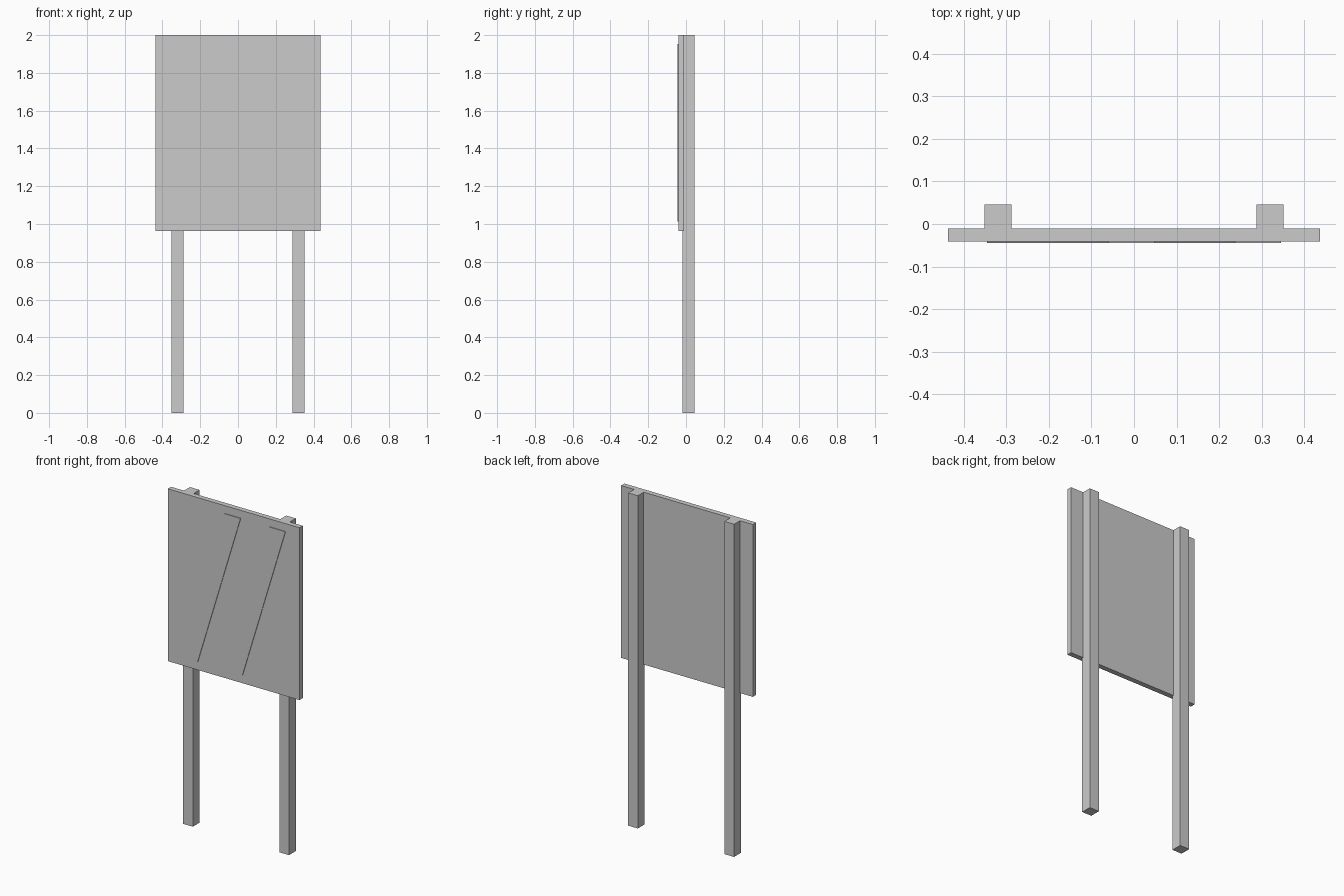
import bpy
import bmesh
from mathutils import Vector

cube = bpy.data.objects.get("Cube")
if cube:
    bpy.data.objects.remove(cube, do_unlink=True)

grey = bpy.data.materials.new("light grey")
grey.use_nodes = True
grey.diffuse_color = (0.6, 0.6, 0.6, 1)
grey.node_tree.nodes["Principled BSDF"].inputs["Base Color"].default_value = (0.6, 0.6, 0.6, 1)


def slab(name, outline, front, back):
    """Extrude an outline of (x, z) points from the front y to the back y."""
    bm = bmesh.new()
    face = bm.faces.new([bm.verts.new((x, front, z)) for x, z in outline])
    grown = bmesh.ops.extrude_face_region(bm, geom=[face])["geom"]
    verts = [g for g in grown if isinstance(g, bmesh.types.BMVert)]
    bmesh.ops.translate(bm, verts=verts, vec=Vector((0, back - front, 0)))
    bmesh.ops.recalc_face_normals(bm, faces=bm.faces)
    mesh = bpy.data.meshes.new(name)
    bm.to_mesh(mesh)
    bm.free()
    mesh.materials.append(grey)
    obj = bpy.data.objects.new(name, mesh)
    bpy.context.collection.objects.link(obj)
    return obj


def rectangle(x0, x1, z0, z1):
    return [(x0, z0), (x1, z0), (x1, z1), (x0, z1)]


# Sign board
slab("sign_board", rectangle(-0.438, 0.438, 0.964, 2), -0.041, -0.01)

# Two square posts behind the board
for side, x in (("right", -0.32), ("left", 0.32)):
    slab(side + "_post", rectangle(x - 0.032, x + 0.032, 0, 2), -0.018, 0.046)

# Two thin slanted stripes on the board front
bottom, top, width, lean = 1.012, 1.953, 0.108, 0.286
for side, x in (("right", -0.346), ("left", -0.048)):
    outline = [(x, bottom), (x + width, bottom),
               (x + width + lean, top), (x + lean, top)]
    slab(side + "_stripe", outline, -0.045, -0.041)
